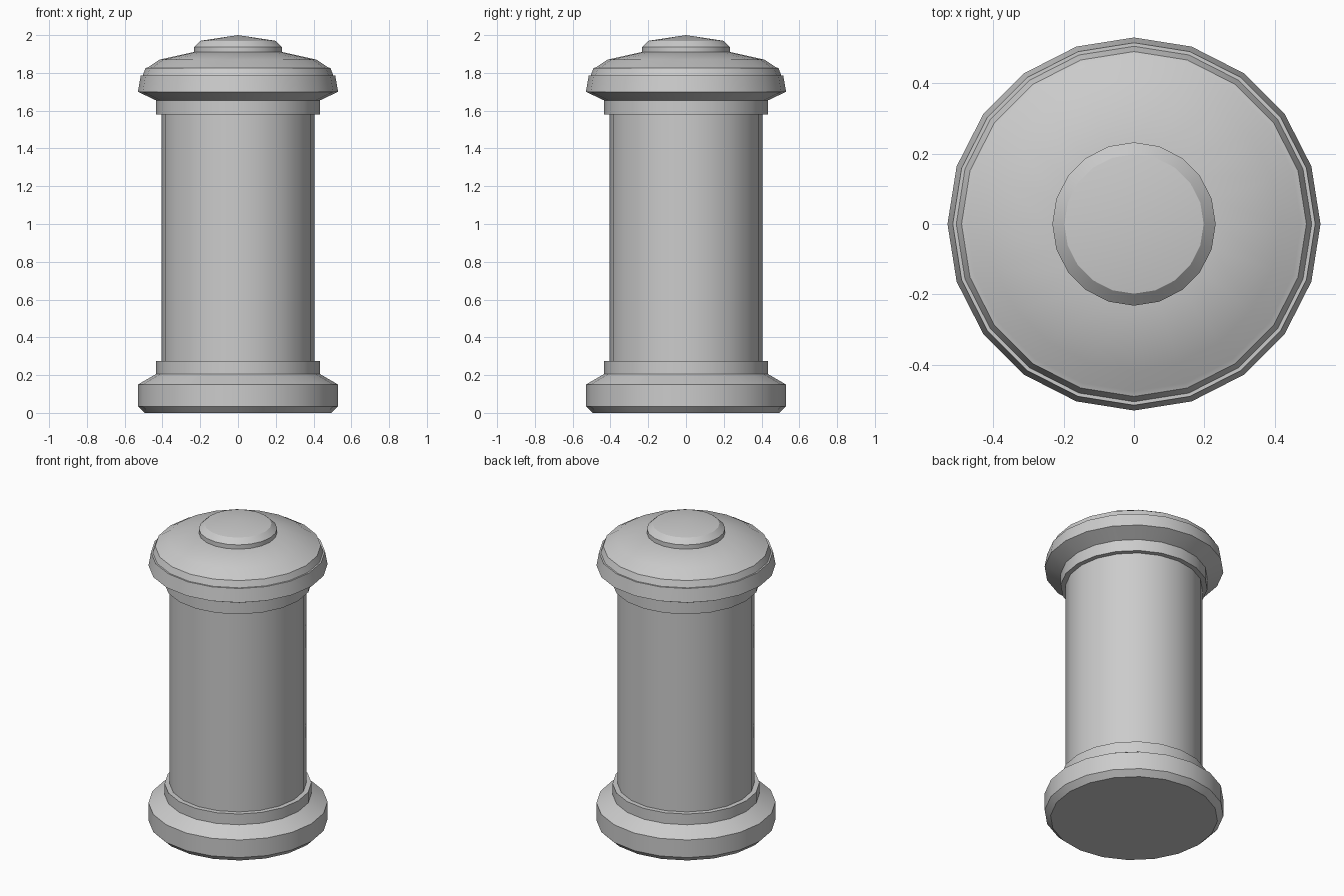
import bpy, bmesh
from math import cos, sin, pi, radians

if "Cube" in bpy.data.objects:
    bpy.data.objects.remove(bpy.data.objects["Cube"])

SIDES = 20


def material(name, value):
    m = bpy.data.materials.new(name)
    m.diffuse_color = (value, value, value, 1)
    m.use_nodes = True
    m.node_tree.nodes["Principled BSDF"].inputs["Base Color"].default_value = m.diffuse_color
    return m


def turned(name, profile, mat=None):
    """Revolve (radius, z) points, listed bottom to top, around z; open ends are capped."""
    bm = bmesh.new()
    rings = []
    for r, z in profile:
        if r == 0:
            rings.append([bm.verts.new((0, 0, z))] * SIDES)
        else:
            rings.append([bm.verts.new((r * cos(2 * pi * i / SIDES),
                                        r * sin(2 * pi * i / SIDES), z)) for i in range(SIDES)])
    for low, high in zip(rings, rings[1:]):
        for i in range(SIDES):
            j = (i + 1) % SIDES
            bm.faces.new(list(dict.fromkeys((low[i], low[j], high[j], high[i]))))
    if profile[0][0]:
        bm.faces.new(rings[0][::-1])
    if profile[-1][0]:
        bm.faces.new(rings[-1])
    me = bpy.data.meshes.new(name)
    bm.to_mesh(me)
    bm.free()
    ob = bpy.data.objects.new(name, me)
    bpy.context.collection.objects.link(ob)
    if mat:
        me.materials.append(mat)
    bpy.ops.object.select_all(action='DESELECT')
    ob.select_set(True)
    bpy.context.view_layer.objects.active = ob
    bpy.ops.object.shade_smooth_by_angle(angle=radians(25))
    return ob


light = material("light_band", 0.8)
dark = material("mid_grey", 0.55)

# Foot with chamfered rim and a stepped collar
turned("base", [(0.495, 0), (0.53, 0.035), (0.53, 0.15), (0.435, 0.205),
                (0.435, 0.275), (0.405, 0.275)], dark)

# Cylindrical body with a lighter band around the middle
body = turned("body", [(0.405, 0.275), (0.405, 0.665), (0.405, 1.31), (0.405, 1.58)], dark)
body.data.materials.append(light)
for p in body.data.polygons:
    if 0.7 < p.center.z < 1.3:
        p.material_index = 1

# Lid: collar, flared underside, rim and shallow dome
turned("lid", [(0.405, 1.58), (0.435, 1.58), (0.435, 1.655), (0.53, 1.70), (0.515, 1.785),
               (0.505, 1.785), (0.49, 1.825), (0.475, 1.83), (0.415, 1.87), (0.235, 1.91)], dark)

# Low button on top with a slightly peaked face
turned("knob", [(0.232, 1.905), (0.232, 1.938), (0.198, 1.97), (0, 2.0)], dark)
